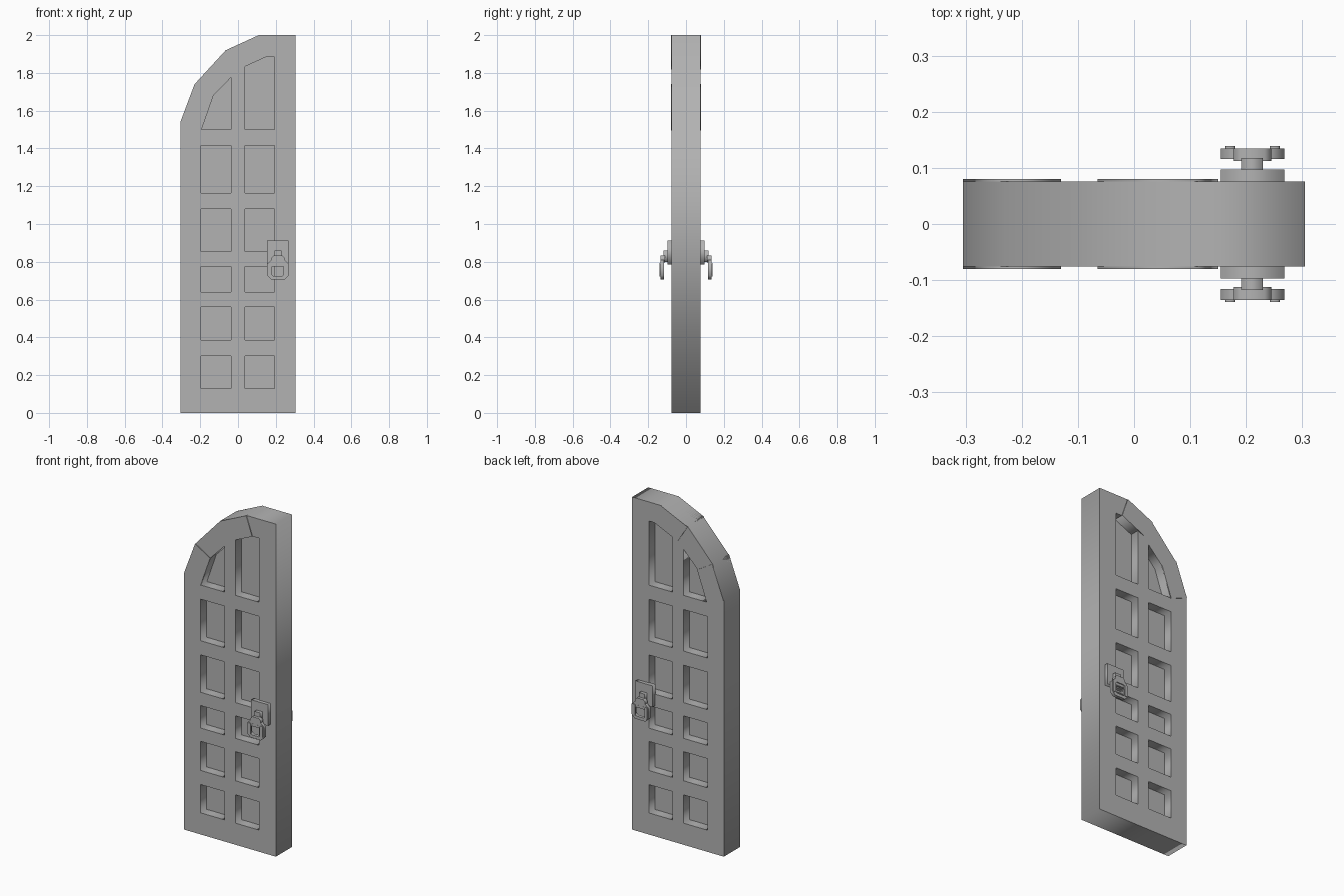
import bpy
from math import pi

default = bpy.data.objects.get("Cube")
if default:
    bpy.data.objects.remove(default, do_unlink=True)

grey = bpy.data.materials.new("plain grey")
grey.use_nodes = True
colour = (0.45, 0.45, 0.45, 1)
grey.diffuse_color = colour
grey.node_tree.nodes["Principled BSDF"].inputs["Base Color"].default_value = colour


def slab(name, loops, y0, y1):
    """Flat outline in x and z, first loop solid and the rest holes, from y0 to y1."""
    curve = bpy.data.curves.new(name, "CURVE")
    curve.dimensions = "2D"
    curve.fill_mode = "BOTH"
    curve.extrude = abs(y1 - y0) / 2
    for loop in loops:
        spline = curve.splines.new("POLY")
        spline.points.add(len(loop) - 1)
        for point, (x, z) in zip(spline.points, loop):
            point.co = (x, z, 0, 1)
        spline.use_cyclic_u = True
    curve.materials.append(grey)
    obj = bpy.data.objects.new(name, curve)
    bpy.context.collection.objects.link(obj)
    obj.rotation_euler.x = pi / 2
    obj.location.y = (y0 + y1) / 2
    bpy.ops.object.select_all(action="DESELECT")
    obj.select_set(True)
    bpy.context.view_layer.objects.active = obj
    bpy.ops.object.convert(target="MESH")
    return obj


def rect(x0, x1, z0, z1):
    return [(x0, z0), (x1, z0), (x1, z1), (x0, z1)]


def chamfered(x, z, w, h, c):
    """Rectangle with cut corners, given its centre and half sizes."""
    return [(x - w + c, z - h), (x + w - c, z - h), (x + w, z - h + c), (x + w, z + h - c),
            (x + w - c, z + h), (x - w + c, z + h), (x - w, z + h - c), (x - w, z - h + c)]


# Door frame with two columns of openings
outer_arch = [(-0.305, 1.54), (-0.23, 1.74), (-0.065, 1.92), (0.11, 2.0)]
inner_arch = [(-0.195, 1.495), (-0.13, 1.68), (0.0, 1.817), (0.15, 1.885)]
outline = [(0.305, 0), (-0.305, 0)] + outer_arch + [(0.305, 2.0)]
columns = [(-0.197, -0.038), (0.036, 0.192)]
rows = [(0.13, 0.30), (0.385, 0.56), (0.64, 0.775), (0.855, 1.08), (1.165, 1.415)]
openings = [rect(*c, *r) for c in columns for r in rows]
openings.append([(-0.038, 1.5), (-0.193, 1.5), inner_arch[1], (-0.038, 1.775)])
openings.append([(0.036, 1.5), (0.192, 1.5), (0.192, 1.885), inner_arch[3], (0.036, 1.835)])
slab("door_frame", [outline] + openings, -0.076, 0.076)

# Sunken panel behind the openings
panel = [(0.25, 0.08), (-0.25, 0.08), (-0.25, 1.55), (-0.18, 1.72), (-0.03, 1.87), (0.12, 1.94), (0.25, 1.94)]
slab("sunken_panel", [panel], -0.02, 0.02)

# Slightly proud blocks of the arch
for name, i in (("lower_arch_block", 0), ("upper_arch_block", 2)):
    slab(name, [[outer_arch[i], outer_arch[i + 1], inner_arch[i + 1], inner_arch[i]]], -0.08, 0.08)

# Drop handle on each face
for side, s in (("front", -1), ("back", 1)):
    x = 0.211
    slab(side + "_handle_plate", [rect(x - 0.057, x + 0.057, 0.785, 0.912)], s * 0.07, s * 0.097)
    slab(side + "_handle_neck", [rect(x - 0.019, x + 0.019, 0.80, 0.86)], s * 0.09, s * 0.118)
    slab(side + "_handle_clasp", [chamfered(x, 0.815, 0.034, 0.019, 0.012)], s * 0.112, s * 0.135)
    ring = [chamfered(x, 0.758, 0.057, 0.052, 0.022), chamfered(x, 0.758, 0.037, 0.034, 0.014)]
    slab(side + "_handle_ring", ring, s * 0.116, s * 0.135)
    slab(side + "_handle_bar", [rect(x - 0.04, x + 0.04, 0.775, 0.79)], s * 0.118, s * 0.132)
    for k in (-1, 1):
        rib = chamfered(x + k * 0.04, 0.758, 0.009, 0.035, 0.004)
        slab(side + "_ring_rib_" + ("right" if k < 0 else "left"), [rib], s * 0.13, s * 0.139)
